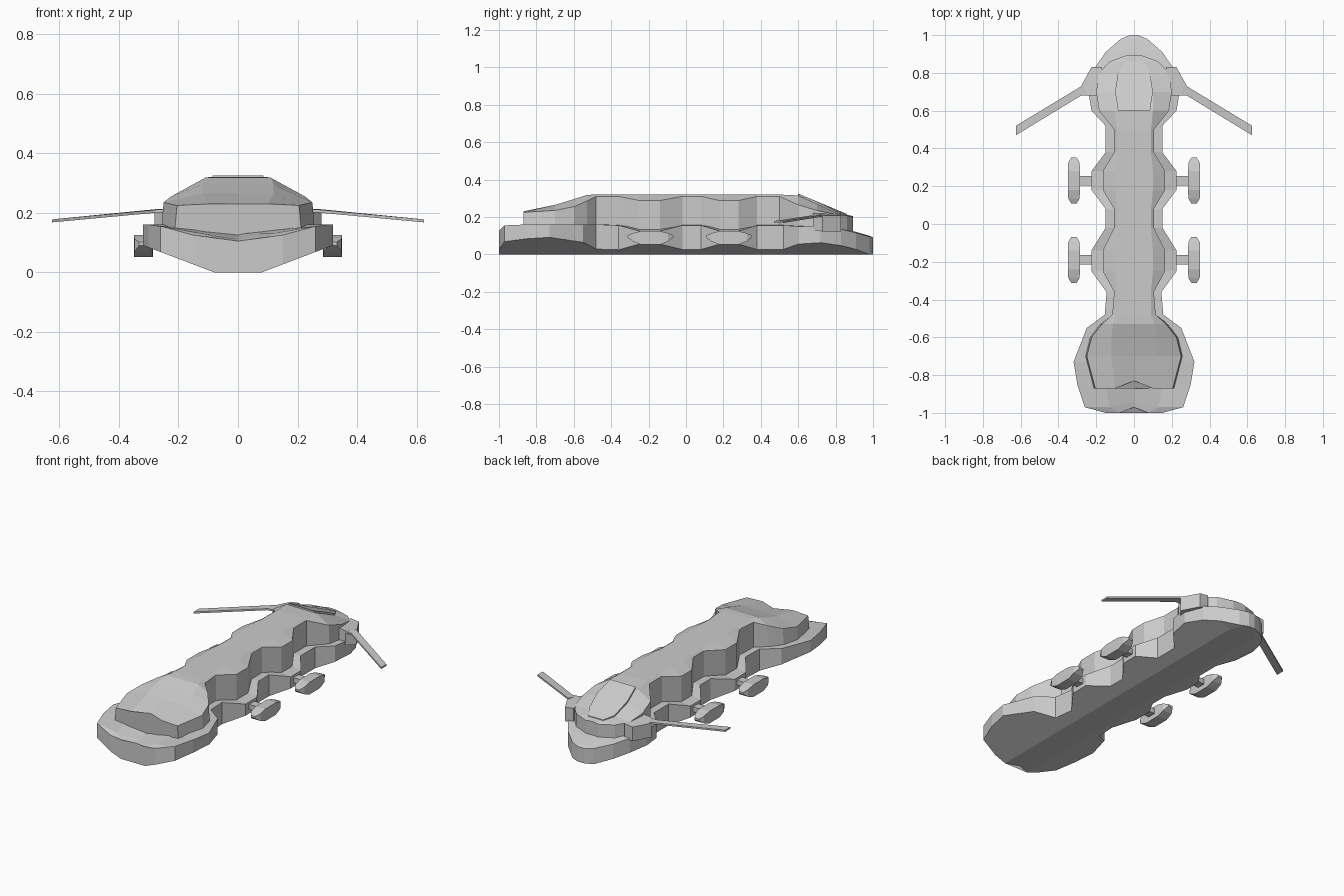
import bpy, bmesh

if "Cube" in bpy.data.objects:
    bpy.data.objects.remove(bpy.data.objects["Cube"])

grey = bpy.data.materials.new("hull grey")
grey.use_nodes = True
grey.diffuse_color = (0.6, 0.6, 0.6, 1)
grey.node_tree.nodes["Principled BSDF"].inputs["Base Color"].default_value = grey.diffuse_color


def make(name, bm):
    bmesh.ops.recalc_face_normals(bm, faces=bm.faces)
    mesh = bpy.data.meshes.new(name)
    bm.to_mesh(mesh)
    bm.free()
    mesh.materials.append(grey)
    obj = bpy.data.objects.new(name, mesh)
    bpy.context.collection.objects.link(obj)
    return obj


def loft(name, rings):
    """Skin closed rings of equal point count and cap both ends."""
    bm = bmesh.new()
    loops = [[bm.verts.new(p) for p in ring] for ring in rings]
    n = len(loops[0])
    for a, b in zip(loops, loops[1:]):
        for i in range(n):
            j = (i + 1) % n
            bm.faces.new((a[i], a[j], b[j], b[i]))
    bm.faces.new(loops[0])
    bm.faces.new(loops[-1])
    return make(name, bm)


def section(y, half, notch=0):
    """Mirror a half section, its first and last points being on the centre line."""
    right = [(x, y + (notch if x == 0 else 0), z) for x, z in half]
    return right + [(-x, py, z) for x, py, z in right[-2:0:-1]]


def prism(name, plan, thick, side=1):
    """Plate over plan points (x, y, top z)."""
    top = [(side * x, y, z) for x, y, z in plan]
    return loft(name, [top, [(x, y, z - thick) for x, y, z in top]])


def keel(x):
    return max(0, (x - 0.08) * 0.38)


# Lower hull: y, half width, edge height, centre height
hull = [
    (-1, .15, .125, .105), (-.97, .26, .155, .11), (-.85, .30, .16, .13),
    (-.73, .32, .16, .16), (-.55, .25, .16, .16), (-.48, .155, .16, .16),
    (-.36, .145, .155, .16), (-.25, .225, .125, .16), (-.14, .225, .125, .16),
    (-.02, .15, .155, .16), (.08, .15, .155, .16), (.18, .225, .125, .16),
    (.28, .225, .125, .16), (.38, .15, .155, .16), (.52, .15, .155, .16),
    (.60, .225, .15, .16), (.72, .245, .15, .15), (.83, .205, .135, .14),
    (.91, .15, .115, .12), (.98, .07, .095, .10), (1, .02, .09, .09)]
rings = []
for y, w, edge, mid in hull:
    k = min(.08, w * .6)
    half = [(0, 0), (k, 0), (w, keel(w)), (w, edge), (w * .5, (edge + mid) / 2), (0, mid)]
    rings.append(section(y, half, .03 if y < -.9 else 0))
loft("lower_hull", rings)

# Upper body: y, wall half width, wall height, roof half width, roof height
body = [
    (-.87, .205, .225, .10, .23), (-.70, .25, .235, .12, .265),
    (-.60, .225, .255, .12, .295), (-.53, .17, .285, .11, .318),
    (-.48, .115, .31, .09, .32), (-.36, .105, .31, .09, .32),
    (-.25, .165, .288, .10, .32), (-.14, .165, .288, .10, .32),
    (-.02, .105, .31, .09, .32), (.08, .105, .31, .09, .32),
    (.18, .165, .288, .10, .32), (.28, .165, .288, .10, .32),
    (.38, .105, .31, .09, .32), (.50, .105, .31, .09, .32),
    (.60, .185, .265, .10, .315), (.70, .20, .235, .10, .27),
    (.80, .185, .215, .09, .222), (.86, .13, .207, .07, .212),
    (.893, .04, .20, .02, .205)]
rings = []
for y, w, wall, r, roof in body:
    flare = w + (.012 if y < -.5 else 0)
    half = [(0, .09), (flare, .09), (w, wall), (r, roof), (0, roof)]
    rings.append(section(y, half, .04 if y < -.8 else 0))
loft("upper_body", rings)

# Rear sloping roof panel
panel = [(.085, .60, .325), (.10, .70, .282), (.085, .80, .23), (.05, .86, .216)]
prism("roof_panel", panel + [(-x, y, z) for x, y, z in reversed(panel)], .02)

# Wings, mounts, side pods and struts
for side, tag in ((1, "left"), (-1, "right")):
    prism(tag + "_wing_mount", [(.17, .68, .225), (.24, .68, .215), (.28, .73, .208),
                                (.225, .83, .208), (.17, .83, .215)], .085, side)
    prism(tag + "_wing", [(.24, .68, .213), (.28, .68, .21), (.625, .47, .178),
                          (.625, .52, .178), (.27, .735, .213)], .01, side)
    for y, place in ((-.19, "front"), (.23, "rear")):
        # Pod tapers towards both ends, with a keel below
        pod = []
        for t, w, low, top in ((-.122, .014, .09, .102), (-.095, .03, .07, .113),
                               (-.05, .032, .052, .125), (.05, .032, .052, .125),
                               (.095, .03, .07, .113), (.122, .014, .09, .102)):
            pod.append([(side * .318 + x, y + t, z) for x, z in
                        ((-w, low), (w, low), (w, top), (-w, top))])
        loft(f"{tag}_{place}_pod", pod)
        prism(f"{tag}_{place}_strut", [(.18, y - .025, .11), (.3, y - .025, .11),
                                       (.3, y + .025, .11), (.18, y + .025, .11)], .03, side)
